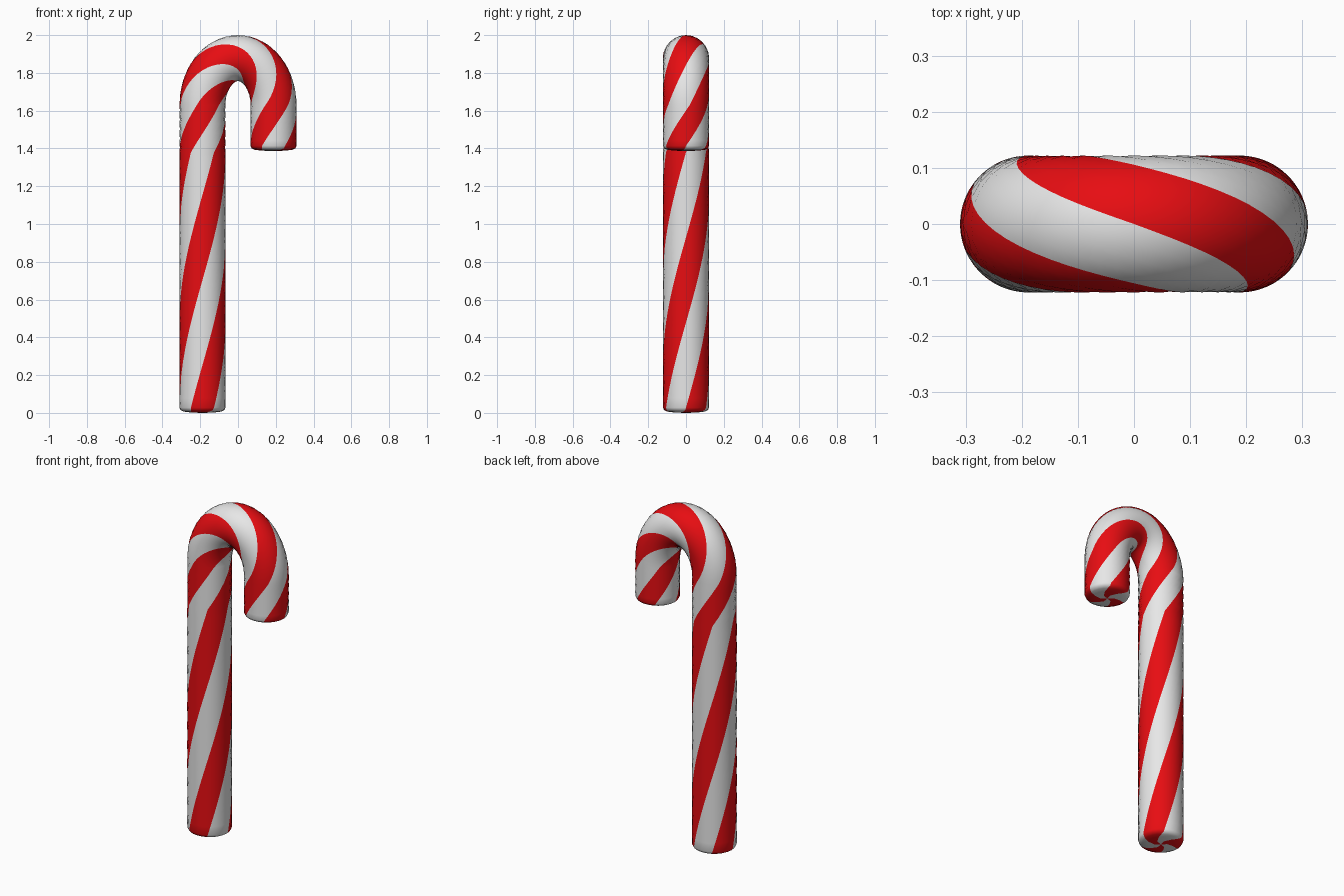
import bpy, bmesh, math
from mathutils import Vector

if "Cube" in bpy.data.objects:
    bpy.data.objects.remove(bpy.data.objects["Cube"])

SIDES = 24            # four faces per stripe, six stripes
R = 0.122             # tube radius
A, B = 0.188, 0.248   # half width and height of the bend's centre line
SPRING = 1.63         # height where the bend starts
END = 1.386           # lowest point of the hook


def material(name, colour):
    m = bpy.data.materials.new(name)
    m.diffuse_color = (*colour, 1)
    m.use_nodes = True
    m.node_tree.nodes["Principled BSDF"].inputs["Base Color"].default_value = m.diffuse_color
    return m


# Centre line: shaft, half-ellipse bend, short hook
path = []             # (point, tangent)
UP, DOWN = Vector((0, 0, 1)), Vector((0, 0, -1))
for i in range(33):
    path.append((Vector((-A, 0, 0.028 + (SPRING - 0.028) * i / 32)), UP))
for i in range(1, 32):
    t = math.pi * i / 32
    path.append((Vector((-A * math.cos(t), 0, SPRING + B * math.sin(t))),
                 Vector((A * math.sin(t), 0, B * math.cos(t))).normalized()))
for i in range(9):
    path.append((Vector((A, 0, SPRING + (END + 0.028 - SPRING) * i / 8)), DOWN))

lengths = [0.028]
for (p, _), (q, _) in zip(path, path[1:]):
    lengths.append(lengths[-1] + (q - p).length)
top = lengths[32 + 16]
total = lengths[-1]


# Stripes twist slowly on the shaft and faster around the hook
def twist(s):
    if s < 1.38:
        return 180 * (s - 0.028) / 1.352
    if s < top:
        return 180 + 180 * (s - 1.38) / (top - 1.38)
    return 360 + 180 * (s - top) / (total - top)


# Cap rings: radius, distance past the tube end, extra swirl
cap = [(0.116, 0.013, 2), (0.100, 0.021, 8), (0.070, 0.025, 20), (0.035, 0.027, 42)]
rings = []
p, t = path[0]
for r, d, w in reversed(cap):
    rings.append((p - t * d, t, r, -w))
for (p, t), s in zip(path, lengths):
    rings.append((p, t, R, twist(s)))
for r, d, w in cap:
    rings.append((p + t * d, t, r, twist(total) + w))

bm = bmesh.new()
loops = []
for p, t, r, w in rings:
    inner = Vector((t.z, 0, -t.x))
    loop = []
    for j in range(SIDES):
        a = math.radians(w - 30 + 360 * j / SIDES)
        loop.append(bm.verts.new(p + r * (Vector((0, -math.cos(a), 0)) + inner * math.sin(a))))
    loops.append(loop)


def paint(face, j):
    face.material_index = (j // 4) % 2
    face.smooth = True


for lo, hi in zip(loops, loops[1:]):
    for j in range(SIDES):
        k = (j + 1) % SIDES
        paint(bm.faces.new((lo[j], lo[k], hi[k], hi[j])), j)

# Centres of the two end caps
for loop, z, x in ((loops[0], 0.0, -A), (loops[-1], END, A)):
    c = bm.verts.new((x, 0, z))
    for j in range(SIDES):
        paint(bm.faces.new((loop[j], loop[(j + 1) % SIDES], c)), j)

bmesh.ops.recalc_face_normals(bm, faces=bm.faces[:])
mesh = bpy.data.meshes.new("candy_cane")
bm.to_mesh(mesh)
bm.free()
mesh.materials.append(material("candy red", (0.8, 0.004, 0.006)))
mesh.materials.append(material("sugar white", (0.8, 0.8, 0.8)))
cane = bpy.data.objects.new("candy_cane", mesh)
bpy.context.collection.objects.link(cane)
